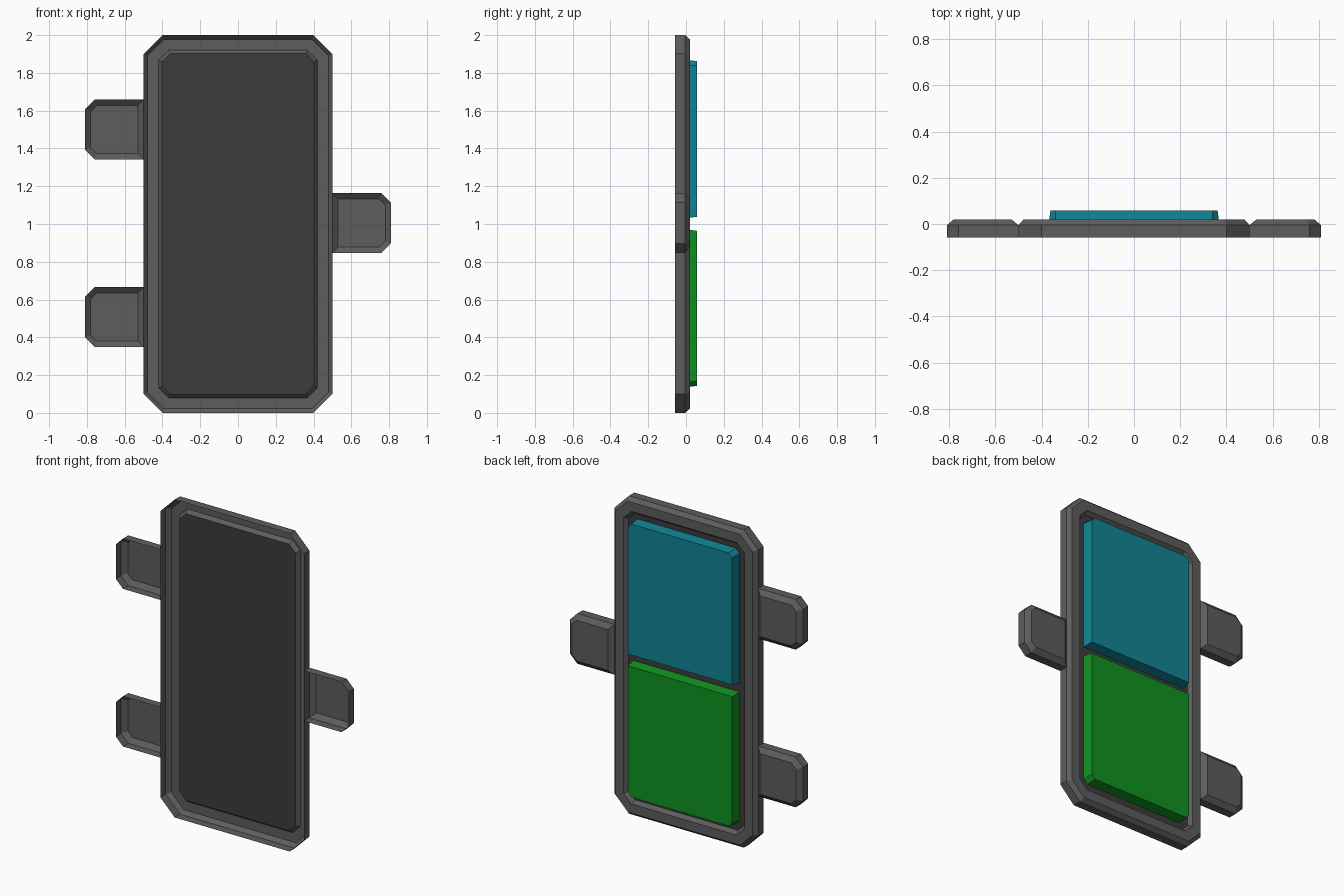
import bpy, bmesh

if "Cube" in bpy.data.objects:
    bpy.data.objects.remove(bpy.data.objects["Cube"])

FRONT, SHOULDER, BACK, TOP = -0.058, -0.005, 0.02, 0.058


def material(name, rgb):
    m = bpy.data.materials.new(name)
    m.diffuse_color = (*rgb, 1)
    m.use_nodes = True
    m.node_tree.nodes["Principled BSDF"].inputs["Base Color"].default_value = m.diffuse_color
    return m


def outline(x0, x1, z0, z1, cuts, y, inset=0.0):
    """Rectangle in xz with chamfers (bottom-left, bottom-right, top-right, top-left)."""
    x0, x1, z0, z1 = x0 + inset, x1 - inset, z0 + inset, z1 - inset
    a, b, c, d = [max(k - 0.586 * inset, 0.002) if k else 0 for k in cuts]
    pts = []
    for k, p, q in ((a, (x0, z0 + a), (x0 + a, z0)), (b, (x1 - b, z0), (x1, z0 + b)),
                    (c, (x1, z1 - c), (x1 - c, z1)), (d, (x0 + d, z1), (x0, z1 - d))):
        pts += [p, q] if k else [p]
    return [(x, y, z) for x, z in pts]


def skin(name, loops, mat, cap=True, open_x=None):
    """Join outlines front to back; open_x leaves out the first wall lying on that x."""
    bm = bmesh.new()
    rings = [[bm.verts.new(p) for p in loop] for loop in loops]
    n = len(rings[0])
    for r, (a, b) in enumerate(zip(rings, rings[1:])):
        for i in range(n):
            j = (i + 1) % n
            if r == 0 and open_x is not None and a[i].co.x == a[j].co.x and abs(a[i].co.x - open_x) < 1e-5:
                continue
            bm.faces.new((a[i], b[i], b[j], a[j]))
    if cap:
        bm.faces.new(rings[-1][::-1])
    loose = [v for v in bm.verts if not v.link_faces]
    bmesh.ops.delete(bm, geom=loose, context='VERTS')
    me = bpy.data.meshes.new(name)
    bm.to_mesh(me)
    bm.free()
    me.materials.append(mat)
    ob = bpy.data.objects.new(name, me)
    bpy.context.collection.objects.link(ob)
    return ob


grey = material("frame_grey", (0.11, 0.11, 0.11))
dark = material("tray_dark", (0.045, 0.045, 0.045))
teal = material("teal", (0.005, 0.23, 0.30))
green = material("green", (0.005, 0.29, 0.015))

# Hollow frame: outer wall, bevel, flat rim and recess wall
body = (-0.5, 0.5, 0, 2, (0.1,) * 4)
skin("frame", [outline(*body, FRONT), outline(*body, SHOULDER), outline(*body, BACK, 0.022),
               outline(*body, BACK, 0.08), outline(*body, SHOULDER, 0.098)], grey, cap=False)

# Recessed tray floor
floor = outline(*body, SHOULDER, 0.098)
skin("tray_floor", [floor], dark)

# Side tabs, hollow from the front
for name, side, z in (("left_upper_tab", -1, 1.5), ("left_lower_tab", -1, 0.508), ("right_tab", 1, 1.005)):
    c = 0.05
    x0, x1, cuts = (0.5, 0.81, (0, c, c, 0)) if side > 0 else (-0.81, -0.5, (c, 0, 0, c))
    tab = (x0, x1, z - 0.158, z + 0.158, cuts)
    skin(name, [outline(*tab, FRONT), outline(*tab, SHOULDER), outline(*tab, BACK, 0.03)],
         grey, open_x=0.5 * side)

# Two coloured panels, chamfered on their outer corners
for name, z0, z1, cuts, mat in (("lower_panel", 0.135, 0.972, (0.028, 0.028, 0, 0), green),
                                ("upper_panel", 1.03, 1.87, (0, 0, 0.028, 0.028), teal)):
    panel = (-0.37, 0.37, z0, z1, cuts)
    skin(name, [outline(*panel, SHOULDER), outline(*panel, TOP, 0.008)], mat)
